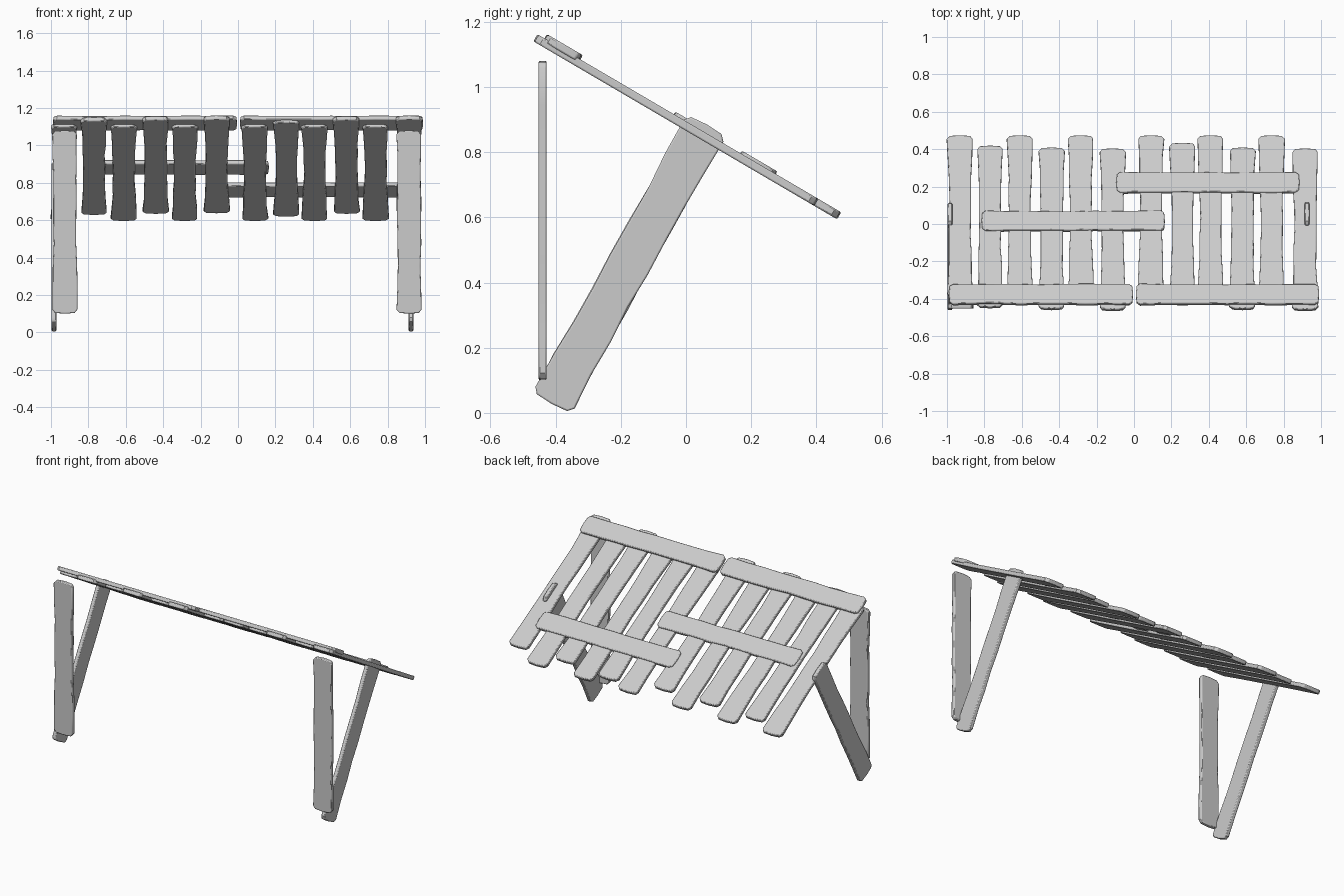
import bpy, bmesh, math, random
from mathutils import Matrix, Vector

random.seed(7)
cube = bpy.data.objects.get("Cube")
if cube:
    bpy.data.objects.remove(cube)

wood = bpy.data.materials.new("pale grey wood")
wood.use_nodes = True
GREY = (0.6, 0.6, 0.6, 1)
wood.diffuse_color = GREY
wood.node_tree.nodes["Principled BSDF"].inputs["Base Color"].default_value = GREY

SLOPE = math.atan(0.586)
ALONG = Vector((0, math.cos(SLOPE), -math.sin(SLOPE)))
UP = Vector((0, math.sin(SLOPE), math.cos(SLOPE)))
X, Y, Z = Vector((1, 0, 0)), Vector((0, 1, 0)), Vector((0, 0, 1))


def plank(name, start, end, across, width, thick=0.025, waist=0.0, rough=0.004):
    """Rough-sawn board running from start to end, with wavy sides and worn corners."""
    axis = (end - start).normalized()
    length = (end - start).length
    normal = axis.cross(across).normalized()
    half, steps = width / 2, 9

    def side(sign):
        pts = []
        for i in range(steps):
            t = i / (steps - 1)
            w = half - waist * math.sin(math.pi * t) + random.uniform(-rough, rough * 0.6)
            pts.append((sign * w, 0.022 + t * (length - 0.044)))
        # clipped corners
        return [(sign * half * 0.78, 0.004)] + pts + [(sign * half * 0.78, length - 0.004)]

    outline = side(1) + [(0, length)] + side(-1)[::-1] + [(0, 0)]
    bm = bmesh.new()
    verts = [bm.verts.new(start + across * u + axis * v - normal * thick / 2) for u, v in outline]
    face = bm.faces.new(verts)
    out = bmesh.ops.extrude_face_region(bm, geom=[face])
    moved = [g for g in out["geom"] if isinstance(g, bmesh.types.BMVert)]
    bmesh.ops.translate(bm, verts=moved, vec=normal * thick)
    bmesh.ops.recalc_face_normals(bm, faces=bm.faces)
    mesh = bpy.data.meshes.new(name)
    bm.to_mesh(mesh)
    bm.free()
    mesh.materials.append(wood)
    obj = bpy.data.objects.new(name, mesh)
    bpy.context.collection.objects.link(obj)
    bevel = obj.modifiers.new("worn edges", 'BEVEL')
    bevel.width, bevel.segments, bevel.angle_limit = 0.005, 2, math.radians(50)
    bpy.ops.object.select_all(action='DESELECT')
    obj.select_set(True)
    bpy.context.view_layer.objects.active = obj
    bpy.ops.object.shade_smooth_by_angle(angle=math.radians(35))
    return obj


def on_roof(x, y, lift=0.0):
    return Vector((x, y, 0.88 - 0.586 * y)) + UP * lift


# Sloping slats with staggered ends
slats = [(-0.93, 0.47), (-0.77, 0.415), (-0.61, 0.47), (-0.44, 0.405),
         (-0.285, 0.47), (-0.115, 0.40), (0.09, 0.47), (0.26, 0.43),
         (0.41, 0.47), (0.58, 0.405), (0.735, 0.47), (0.915, 0.40)]
for i, (x, y) in enumerate(slats):
    plank(f"roof_slat_{i + 1}", on_roof(x, y - 0.862), on_roof(x, y), X, 0.14, waist=0.011)

# Cross battens laid over the slats
for name, x0, x1, y, width, lift in (
        ("front_batten_right", -0.99, -0.005, -0.385, 0.125, 0.015),
        ("front_batten_left", 0.01, 0.99, -0.385, 0.125, 0.015),
        ("middle_batten_right", -0.815, 0.165, 0.01, 0.125, 0.009),
        ("middle_batten_left", -0.095, 0.885, 0.215, 0.125, 0.009)):
    plank(name, on_roof(x0, y, lift), on_roof(x1, y, lift), ALONG, width, waist=0.003)

# Upright front posts and leaning braces
for side, post_x, brace_x in (("right", -0.925, -0.984), ("left", 0.915, 0.925)):
    plank(f"front_post_{side}", Vector((post_x, -0.44, 0.1)),
          Vector((post_x, -0.44, 1.08)), X, 0.133, waist=0.004)
    foot, head = Vector((brace_x, -0.413, 0.028)), Vector((brace_x, 0.064, 0.885))
    across = X.cross(head - foot).normalized()
    plank(f"brace_{side}", foot, head, across, 0.137, waist=0.004)
